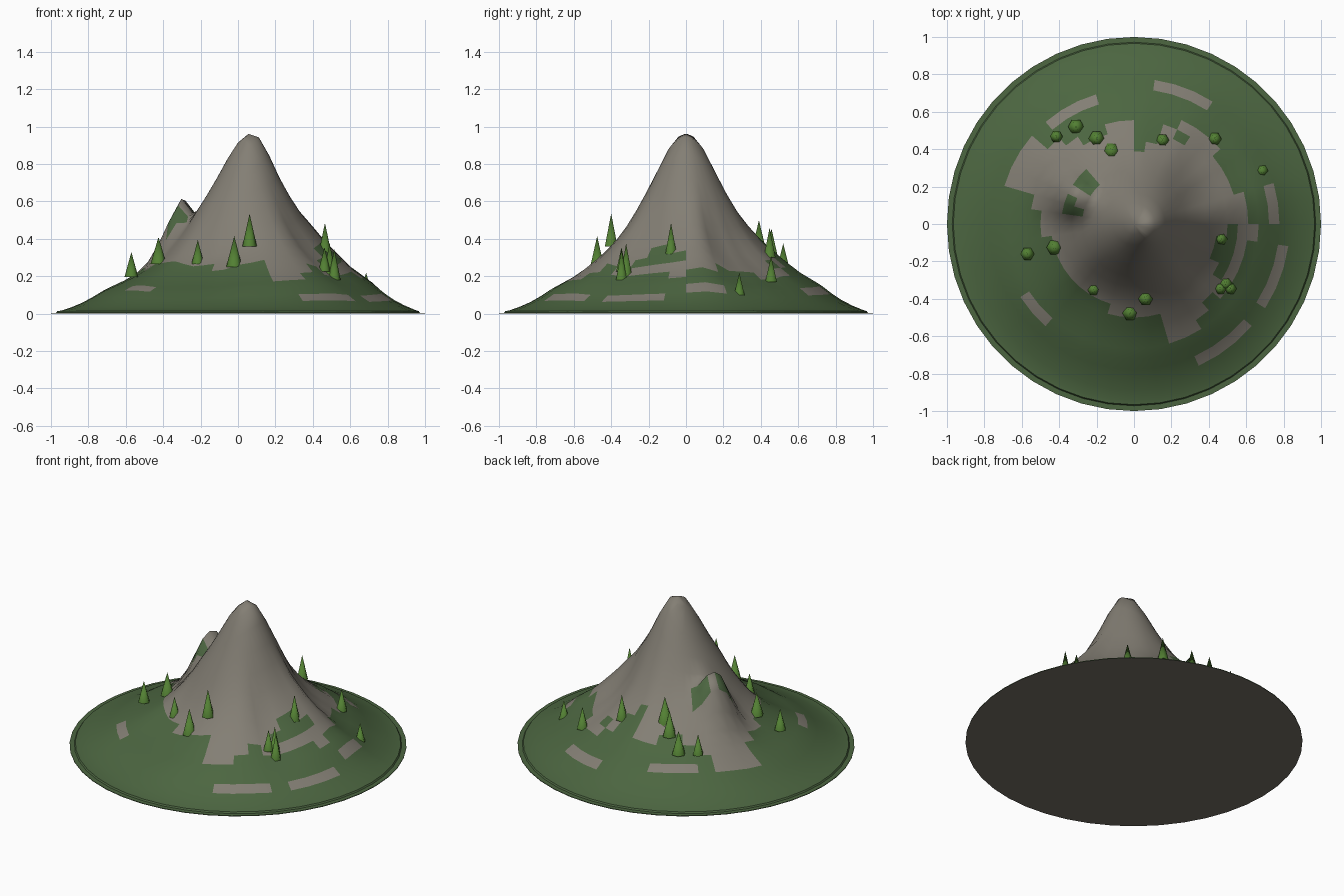
import bpy, bmesh, math

if "Cube" in bpy.data.objects:
    bpy.data.objects.remove(bpy.data.objects["Cube"])

def material(name, rgb):
    m = bpy.data.materials.new(name)
    m.diffuse_color = (*rgb, 1)
    m.use_nodes = True
    m.node_tree.nodes["Principled BSDF"].inputs["Base Color"].default_value = m.diffuse_color
    return m

GRASS = material("grass_green", (0.072, 0.132, 0.052))
ROCK = material("rock_grey", (0.228, 0.21, 0.175))
TREE = material("tree_green", (0.085, 0.215, 0.033))
EARTH = material("dark_earth", (0.18, 0.165, 0.135))

SEGS, RINGS = 44, 18
PROFILE = [(0, .965), (.05, .945), (.1, .87), (.2, .67), (.3, .5), (.4, .38), (.5, .292),
           (.6, .215), (.7, .158), (.75, .128), (.8, .085), (.9, .036), (.97, .01), (1.2, .008)]
# Ridges and hollows: angle in degrees, height factor of the lower slopes
RIDGES = [(0, 1.08), (10, 1.15), (24, .87), (46, .84), (60, .95), (75, .98), (90, 1.05),
          (107, 1.0), (120, 1.08), (140, 1.05), (165, .92), (180, .85), (195, .84), (220, .87),
          (238, .77), (258, .8), (275, .92), (295, 1.0), (310, 1.04), (326, .92),
          (345, 1.0), (360, 1.08)]

def lerp(table, d, ease=False):
    for (a, za), (b, zb) in zip(table, table[1:]):
        if d <= b:
            t = (d - a) / (b - a)
            if ease:
                t = t * t * (3 - 2 * t)
            return za + (zb - za) * t
    return table[-1][1]

def height(x, y):
    """Main summit, uneven flanks and a steep side peak."""
    r = math.hypot(x, y)
    d = math.hypot(x - 0.07 * max(0, 1 - 1.3 * r), y)
    z = lerp(PROFILE, d)
    t = min(1, max(0, (r - .2) / .27))
    factor = lerp(RIDGES, math.degrees(math.atan2(y, x)) % 360, True)
    z *= 1 + t * t * (3 - 2 * t) * (factor - 1)
    ang = math.radians(155.5)
    u = x * math.cos(ang) + y * math.sin(ang) - .335
    v = -x * math.sin(ang) + y * math.cos(ang)
    s = .088 if u > 0 else .037
    return z + .205 * math.exp(-.5 * (u / s) ** 2 - .5 * abs(v / .082) ** 2.6)

# Rock reach (in rings) for each segment, counted round from +x
REACH = [11, 11, 10, 10, 10, 11, 11, 11, 10, 8, 7, 10, 10, 9, 9, 10, 11, 13, 13, 13, 10, 9,
         9, 8, 8, 8, 8, 8, 8, 8, 8, 9, 9, 9, 9, 12, 12, 11, 10, 10, 9, 8, 8, 9]
# Loose rock strips: (ring, first segment, last segment)
STRIPS = [(14, 7, 9), (13, 13, 15), (14, 0, 1), (15, 40, 42), (15, 36, 38),
          (11, 39, 43), (12, 43, 43), (13, 26, 27)]
# Grass cells inside the rock
TUFTS = [(10, 7, 7), (7, 16, 17), (7, 19, 20), (6, 16, 17), (6, 20, 20)]

def is_rock(ring, seg):
    hit = lambda cells: any(ring == r and a <= seg <= b for r, a, b in cells)
    return (ring <= REACH[seg] or hit(STRIPS)) and not hit(TUFTS)

# Mountain: polar grid, with a small lip and closed underside
bm = bmesh.new()
levels = [(i / RINGS, None) for i in range(1, RINGS)] + [(.966, .014), (.972, .005), (1, .004), (1, 0)]
rows = []
for r, z in levels:
    row = []
    for j in range(SEGS):
        a = 2 * math.pi * j / SEGS
        x, y = r * math.cos(a), r * math.sin(a)
        row.append(bm.verts.new((x, y, height(x, y) if z is None else z)))
    rows.append(row)
top = bm.verts.new((0, 0, height(0, 0)))
for j in range(SEGS):
    k = (j + 1) % SEGS
    f = bm.faces.new((top, rows[0][j], rows[0][k]))
    f.material_index = 1
    f.smooth = True
    for i in range(len(rows) - 1):
        f = bm.faces.new((rows[i][j], rows[i + 1][j], rows[i + 1][k], rows[i][k]))
        f.material_index = int(is_rock(i + 2, j))
        f.smooth = i < RINGS - 1
under = bm.faces.new(list(reversed(rows[-1])))
under.material_index = 2
me = bpy.data.meshes.new("mountain")
bm.to_mesh(me)
bm.free()
for m in (GRASS, ROCK, EARTH):
    me.materials.append(m)
bpy.context.collection.objects.link(bpy.data.objects.new("mountain", me))

# Trees: six-sided cones (x, y, tip height, radius, cone height)
TREES = [(-.57, -.16, .33, .037, .135), (-.425, -.125, .41, .043, .145),
         (-.215, -.35, .395, .034, .13), (-.02, -.475, .415, .043, .165),
         (.062, -.40, .535, .039, .175), (.465, -.08, .485, .035, .165),
         (.49, -.32, .375, .037, .175), (.515, -.345, .345, .034, .165),
         (.462, -.345, .355, .033, .13), (.685, .285, .22, .034, .125),
         (.432, .455, .31, .036, .14), (.152, .447, .46, .037, .16),
         (-.12, .39, .50, .048, .175), (-.2, .457, .455, .043, .165),
         (-.31, .52, .375, .043, .15), (-.415, .468, .36, .034, .13)]
for n, (x, y, tip, r, h) in enumerate(TREES):
    bpy.ops.mesh.primitive_cone_add(vertices=6, radius1=r, radius2=0, depth=h,
                                    location=(x, y, tip - h / 2),
                                    rotation=(0, 0, math.pi / 6))
    ob = bpy.context.object
    ob.name = f"tree_{n + 1}"
    ob.data.materials.append(TREE)
    bpy.ops.object.shade_smooth_by_angle(angle=math.radians(65))
